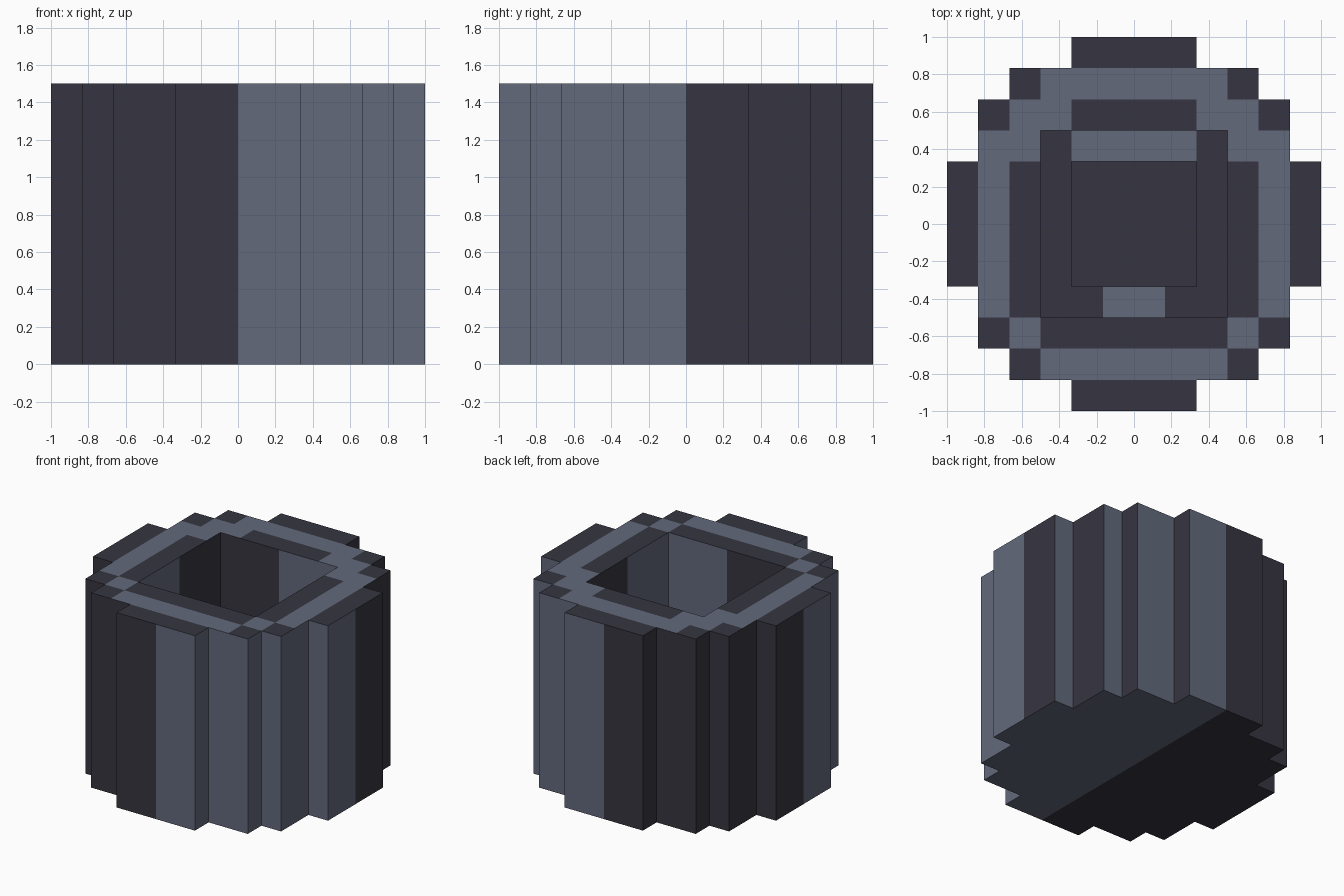
import bpy
import bmesh

cube = bpy.data.objects.get("Cube")
if cube:
    bpy.data.objects.remove(cube, do_unlink=True)

UNIT = 1 / 6          # width of one block
HALF = 6              # blocks from the centre to the edge


def make_material(name, rgb):
    mat = bpy.data.materials.new(name)
    mat.use_nodes = True
    mat.diffuse_color = (*rgb, 1)
    mat.node_tree.nodes["Principled BSDF"].inputs["Base Color"].default_value = (*rgb, 1)
    return mat


DARK, LIGHT = 0, 1
materials = [
    make_material("dark_slate", (0.037, 0.036, 0.053)),
    make_material("blue_grey", (0.125, 0.142, 0.203)),
]


def build_part(name, inside, height, top_is_light):
    """Raise every block of the grid that lies inside the plan shape."""
    bm = bmesh.new()

    def add_face(points, light):
        verts = [bm.verts.new((x * UNIT, y * UNIT, z)) for x, y, z in points]
        bm.faces.new(verts).material_index = LIGHT if light else DARK

    for i in range(-HALF, HALF):
        for j in range(-HALF, HALF):
            cx, cy = i + 0.5, j + 0.5
            if not inside(abs(cx), abs(cy)):
                continue
            ring = [(i, j), (i + 1, j), (i + 1, j + 1), (i, j + 1)]
            add_face([(x, y, height) for x, y in ring], top_is_light(abs(cx), cy))
            add_face([(x, y, 0) for x, y in reversed(ring)], cx > 0)
            # Walls only where the neighbouring block is missing
            for k, (dx, dy) in enumerate([(0, -1), (1, 0), (0, 1), (-1, 0)]):
                if inside(abs(cx + dx), abs(cy + dy)):
                    continue
                p, q = ring[k], ring[(k + 1) % 4]
                light = cx > 0 if dy else cy < 0
                add_face([(*p, 0), (*q, 0), (*q, height), (*p, height)], light)

    bmesh.ops.remove_doubles(bm, verts=bm.verts, dist=0.0001)
    mesh = bpy.data.meshes.new(name)
    bm.to_mesh(mesh)
    bm.free()
    for mat in materials:
        mesh.materials.append(mat)
    obj = bpy.data.objects.new(name, mesh)
    bpy.context.collection.objects.link(obj)
    return obj


# Plan shapes, in blocks from the centre
def in_outline(a, b):
    return (a < 6 and b < 2) or (a < 5 and b < 4) or (a < 4 and b < 5) or (a < 2 and b < 6)


def in_opening(a, b):
    return a < 3 and b < 3


def in_floor(a, b):
    return a < 2 and b < 2


# Painted band around the rim
def rim_light(a, y):
    return ((4 < y < 5 and a < 3) or (3 < y < 4 and 2 < a < 4)
            or (2 < y < 3 and 3 < a < 5) or (-3 < y < 2 and 4 < a < 5)
            or (-4 < y < -3 and 3 < a < 4) or (-5 < y < -4 and a < 3))


# Two pale patches on the inner step
def step_light(a, y):
    return (y > 2 and a < 2) or (y < -2 and a < 1)


# Ribbed outer wall, inner step and sunken floor
build_part("outer_wall", lambda a, b: in_outline(a, b) and not in_opening(a, b),
           1.5, rim_light)
build_part("inner_step", lambda a, b: in_opening(a, b) and not in_floor(a, b),
           2 * UNIT, step_light)
build_part("floor", in_floor, UNIT, lambda a, y: False)
